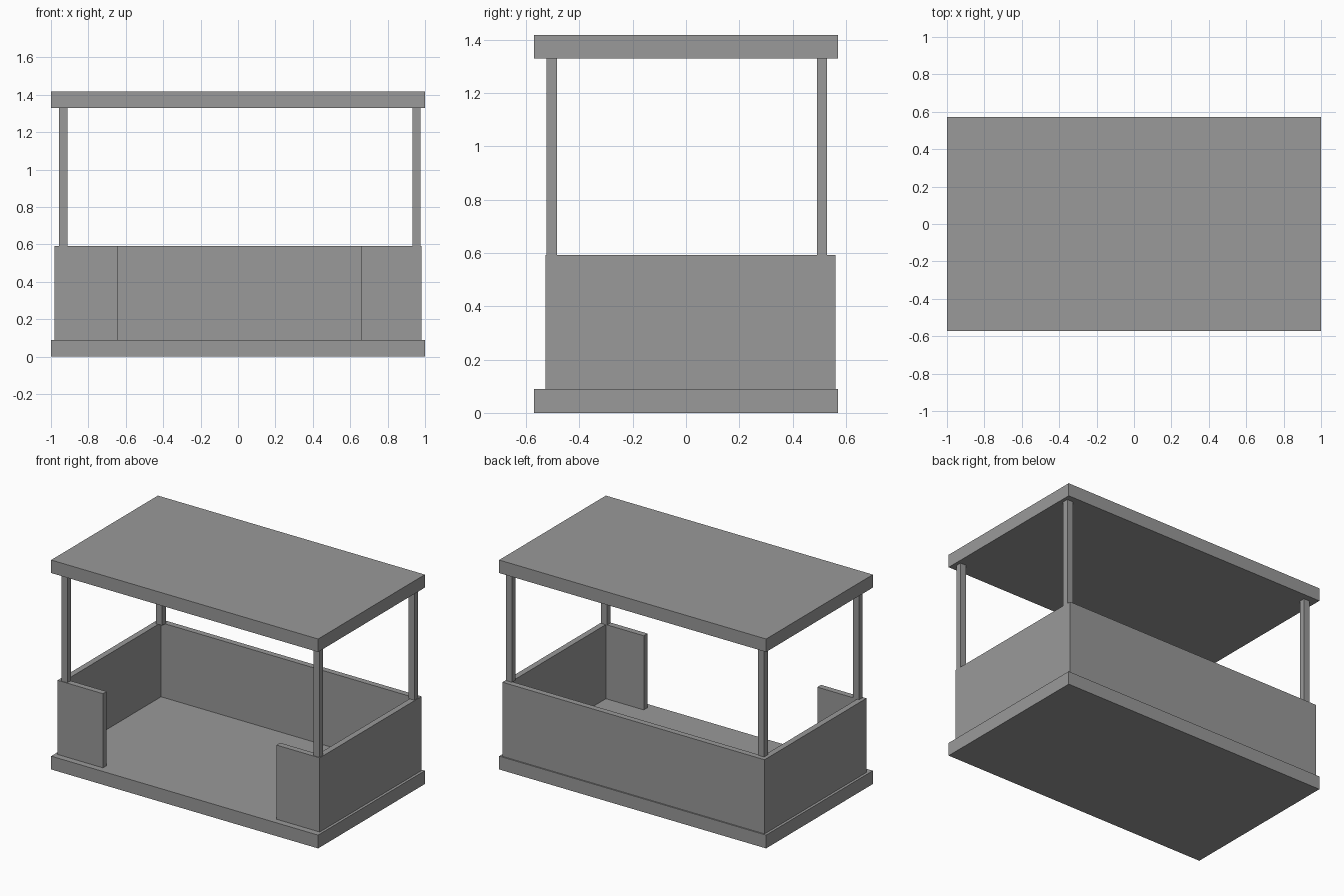
import bpy
import bmesh

cube = bpy.data.objects.get("Cube")
if cube:
    bpy.data.objects.remove(cube, do_unlink=True)

grey = bpy.data.materials.new("plain_grey")
grey.use_nodes = True
colour = (0.32, 0.32, 0.32, 1.0)
grey.diffuse_color = colour
grey.node_tree.nodes["Principled BSDF"].inputs["Base Color"].default_value = colour


def box(name, x, y, z):
    """Flat-faced box spanning the given (low, high) ranges."""
    bm = bmesh.new()
    bmesh.ops.create_cube(bm, size=1)
    for v in bm.verts:
        v.co = [lo + (c + 0.5) * (hi - lo) for c, (lo, hi) in zip(v.co, (x, y, z))]
    mesh = bpy.data.meshes.new(name)
    bm.to_mesh(mesh)
    bm.free()
    mesh.materials.append(grey)
    obj = bpy.data.objects.new(name, mesh)
    bpy.context.collection.objects.link(obj)
    return obj


# Main levels and wall outline
floor_top, wall_top, roof_base, roof_top = 0.09, 0.592, 1.33, 1.418
wall_x, front, back, thick = 0.982, -0.528, 0.562, 0.04
inner_x = wall_x - thick
wall_z = (floor_top, wall_top)

# Floor slab and roof slab
for name, z in (("floor_slab", (0, floor_top)), ("roof_slab", (roof_base, roof_top))):
    box(name, (-1, 1), (-0.571, 0.571), z)

# Back wall, side walls and the two short front panels
box("back_wall", (-wall_x, wall_x), (back - thick, back), wall_z)
box("left_wall", (inner_x, wall_x), (front, back - thick), wall_z)
box("right_wall", (-wall_x, -inner_x), (front, back - thick), wall_z)
box("front_left_panel", (0.658, inner_x), (front, front + thick), wall_z)
box("front_right_panel", (-inner_x, -0.642), (front, front + thick), wall_z)

# Corner posts from the wall tops to the roof
for side, x in (("left", 0.932), ("right", -0.957)):
    for end, y in (("front", -0.524), ("back", 0.491)):
        box(f"{end}_{side}_post", (x, x + 0.045), (y, y + 0.039), (wall_top, roof_base))
